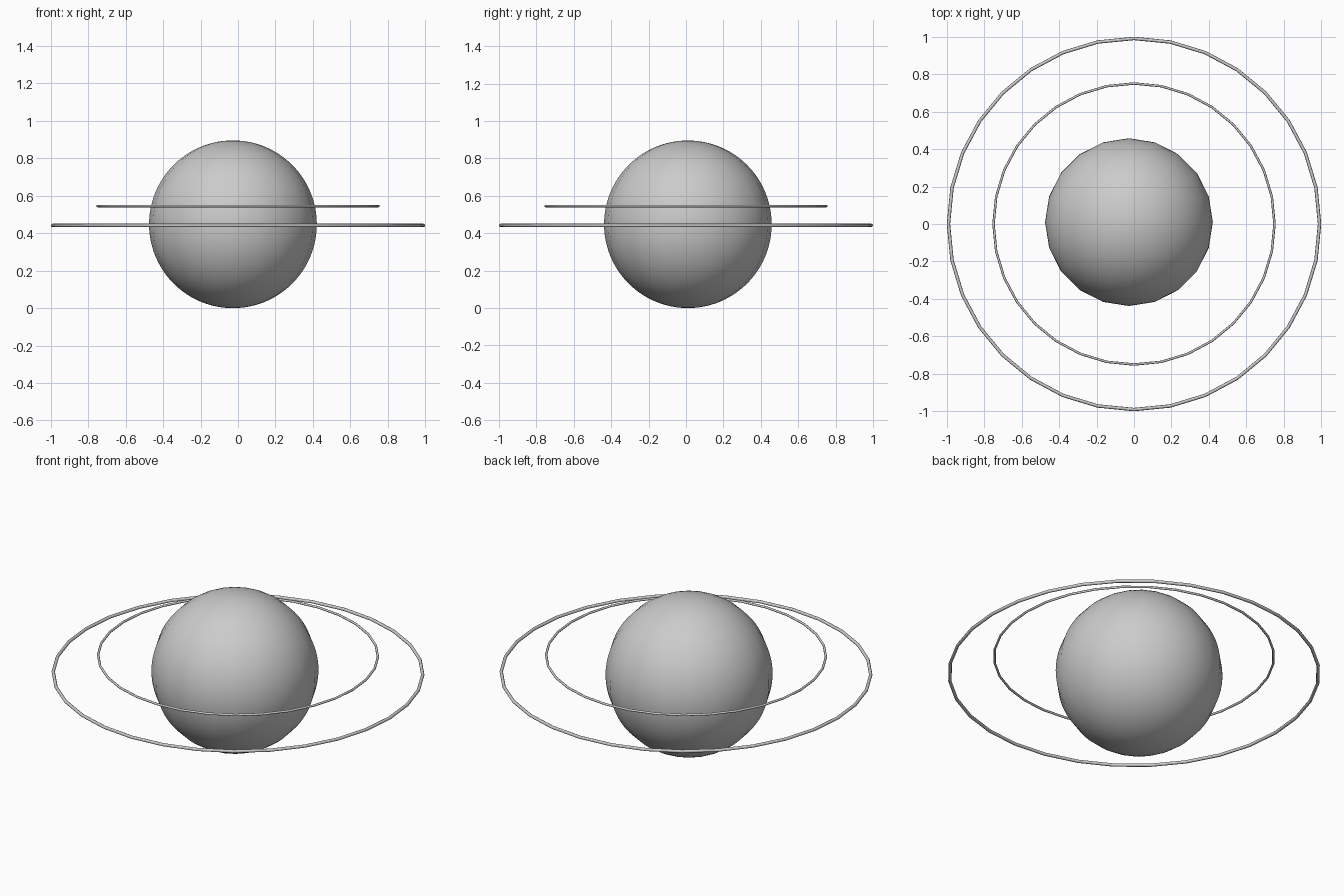
import bpy

if "Cube" in bpy.data.objects:
    bpy.data.objects.remove(bpy.data.objects["Cube"])


def shade(name):
    obj = bpy.context.object
    obj.name = name
    bpy.ops.object.shade_smooth()


def ring(name, outer_radius, tube, z):
    bpy.ops.mesh.primitive_torus_add(
        major_segments=32, minor_segments=8,
        major_radius=outer_radius - tube, minor_radius=tube,
        location=(0, 0, z))
    shade(name)


# Planet body: twenty sides around, finely divided from pole to pole
bpy.ops.mesh.primitive_uv_sphere_add(
    segments=20, ring_count=48, radius=0.448, location=(-0.027, 0.01, 0.448))
shade("planet_body")

# Two thin orbit rings at different heights
ring("outer_ring", 1.0, 0.009, 0.442)
ring("inner_ring", 0.757, 0.0065, 0.545)
